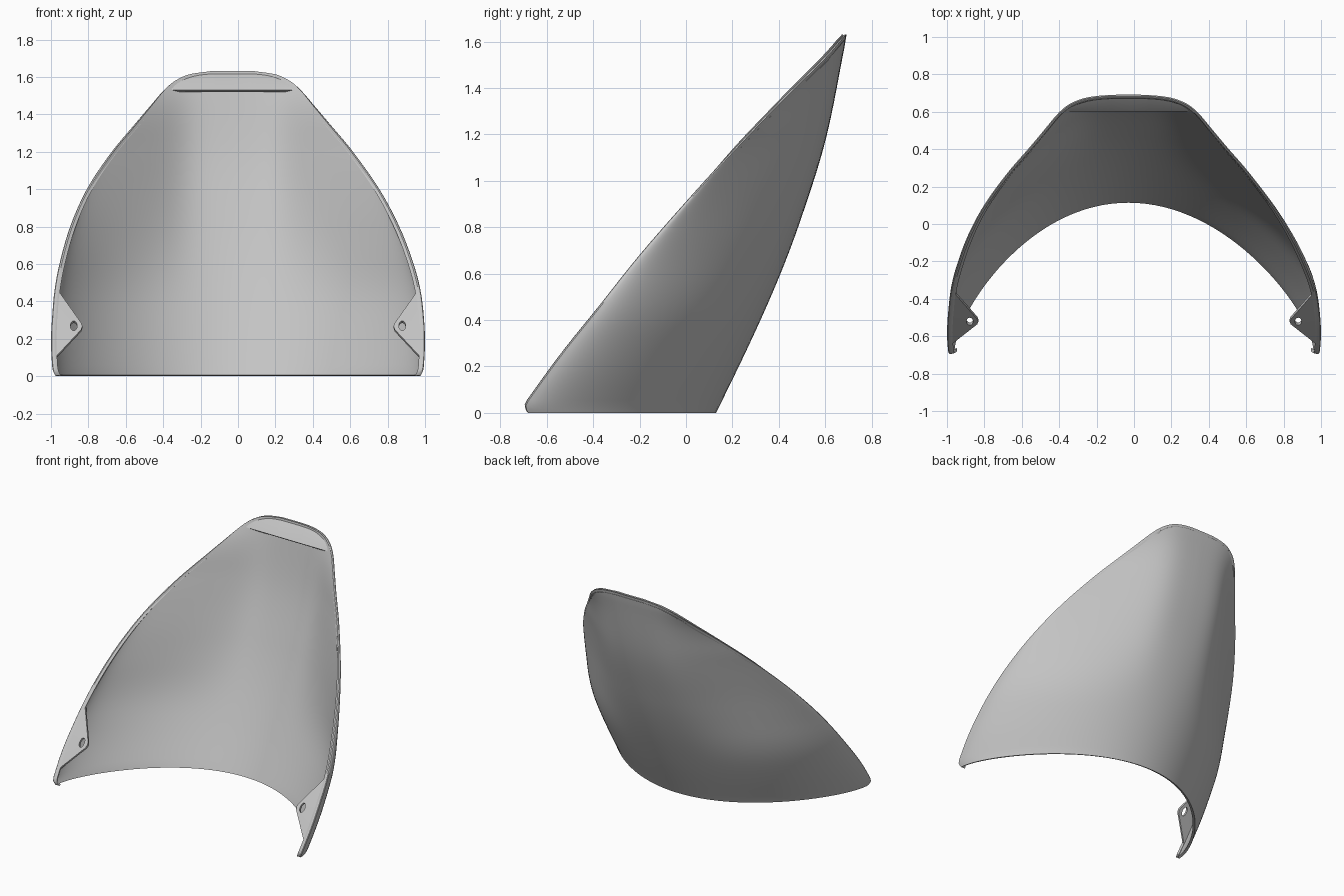
import bpy, bmesh, math
from mathutils import Vector

old = bpy.data.objects.get("Cube")
if old:
    bpy.data.objects.remove(old)

grey = bpy.data.materials.new("light_grey_plastic")
grey.use_nodes = True
grey.diffuse_color = (0.55, 0.55, 0.55, 1)
grey.node_tree.nodes["Principled BSDF"].inputs["Base Color"].default_value = (0.55, 0.55, 0.55, 1)

# Guide curves by height: half width, rim depth, back depth
HALF_WIDTH = [(0, .975), (.03, .99), (.1, .997), (.2, 1), (.3, .995), (.45, .98), (.6, .947),
              (.8, .88), (1, .782), (1.2, .645), (1.35, .52), (1.45, .435), (1.52, .375),
              (1.57, .32), (1.6, .265), (1.615, .22), (1.625, .16), (1.63, .1)]
RIM_Y = [(0, -.68), (.03, -.69), (.1, -.645), (.27, -.52), (.45, -.375), (.67, -.2),
         (.9, 0), (1.12, .2), (1.34, .41), (1.53, .602), (1.63, .69)]
BACK_Y = [(0, .13), (.3, .275), (.57, .395), (.82, .49), (1.17, .6), (1.56, .68), (1.63, .692)]
TOP = 1.63
LIP_Z = 1.53
SHEET = 0.018


def curve(points, z):
    """Smooth interpolation through (z, value) points."""
    n = len(points)

    def slope(i):
        a, b = points[max(i - 1, 0)], points[min(i + 1, n - 1)]
        return (b[1] - a[1]) / (b[0] - a[0])
    i = 0
    while i < n - 2 and z > points[i + 1][0]:
        i += 1
    (z0, v0), (z1, v1) = points[i], points[i + 1]
    h = z1 - z0
    t = min(max((z - z0) / h, 0), 1)
    return ((1 + 2 * t) * (1 - t) ** 2 * v0 + t * (1 - t) ** 2 * h * slope(i)
            + t * t * (3 - 2 * t) * v1 + t * t * (t - 1) * h * slope(i + 1))


def shell_point(z, u):
    """Round section low down, flat back with bent sides higher up."""
    half, rim, back = (curve(c, z) for c in (HALF_WIDTH, RIM_Y, BACK_Y))
    a = abs(u)
    low = 0.5 * a * a + 0.5 * (1 - math.sqrt(max(0, 1 - a * a)))

    def bend(x):
        return math.log(1 + math.exp((x - 0.25) / 0.06))
    high = (bend(a * half) - bend(0)) / (bend(half) - bend(0))
    w = min(max((z - 0.3) / 0.9, 0), 1)
    w = w * w * (3 - 2 * w)
    f = low * (1 - w) + high * w
    shift = -0.03 * (1 - u * u * (1 - w))
    return Vector((half * u + shift, back - (back - rim) * f, z))


def finish(bm, name, outward):
    """Turn a sheet into a solid, smooth shaded object."""
    bmesh.ops.recalc_face_normals(bm, faces=bm.faces)
    bm.faces.ensure_lookup_table()
    if outward(bm) < 0:
        bmesh.ops.reverse_faces(bm, faces=bm.faces)
    mesh = bpy.data.meshes.new(name)
    bm.to_mesh(mesh)
    bm.free()
    mesh.materials.append(grey)
    ob = bpy.data.objects.new(name, mesh)
    bpy.context.collection.objects.link(ob)
    bpy.ops.object.select_all(action='DESELECT')
    ob.select_set(True)
    bpy.context.view_layer.objects.active = ob
    mod = ob.modifiers.new("thickness", 'SOLIDIFY')
    mod.thickness = SHEET
    mod.offset = -1
    bpy.ops.object.modifier_apply(modifier=mod.name)
    bpy.ops.object.shade_smooth_by_angle(angle=math.radians(35))
    return ob


# Shell surface
COLS, ROWS = 64, 48
levels = [0, .012, .03] + [TOP * math.sin(math.pi / 2 * k / ROWS) for k in range(1, ROWS + 1)]
bm = bmesh.new()
grid = [[bm.verts.new(shell_point(z, math.sin(math.pi * (c / COLS - 0.5))))
         for c in range(COLS + 1)] for z in levels]
for lo, hi in zip(grid, grid[1:]):
    for c in range(COLS):
        bm.faces.new((lo[c], lo[c + 1], hi[c + 1], hi[c]))

# Rounded rim and inward lip along the open edge
rim = [r[0] for r in grid] + grid[-1][1:-1] + [r[-1] for r in reversed(grid)]
face_out = Vector((0, -0.74, 0.67))
rings = [rim, [], [], []]
for v in rim:
    p = v.co
    z = min(p.z, LIP_Z)
    inner = Vector((p.x * (1 - 0.03 / max(abs(p.x), 0.3)), curve(RIM_Y, z), z))
    length = max((inner - p).length, 0.001)
    for ring, step, lift in zip(rings[1:], (0.004, 0.013, length), (0.005, 0.007, 0)):
        ring.append(bm.verts.new(p.lerp(inner, step / length) + face_out * lift))
for a, b in zip(rings, rings[1:]):
    for i in range(len(rim) - 1):
        bm.faces.new((a[i], a[i + 1], b[i + 1], b[i]))
finish(bm, "curved_shell", lambda m: m.faces[COLS * 20 + COLS // 2].normal.y)

# Mounting tabs with a slotted hole at the lower corners
OUTLINE = [(.962, .46), (.838, .285), (.832, .268), (.838, .25), (.978, .1), (.988, .18), (.985, .3)]
for side, label in ((1, "left"), (-1, "right")):
    bm = bmesh.new()
    hole = [(0.878 + 0.018 * math.cos(k * math.pi / 8), 0.27 + 0.026 * math.sin(k * math.pi / 8))
            for k in range(16)]
    edges = []
    for loop in (OUTLINE, hole):
        vs = [bm.verts.new((side * x, curve(RIM_Y, z) - 0.001, z)) for x, z in loop]
        edges += [bm.edges.new((vs[i - 1], vs[i])) for i in range(len(vs))]
    bmesh.ops.triangle_fill(bm, use_beauty=True, use_dissolve=False, edges=edges)
    finish(bm, label + "_mounting_tab", lambda m: -m.faces[0].normal.y)
